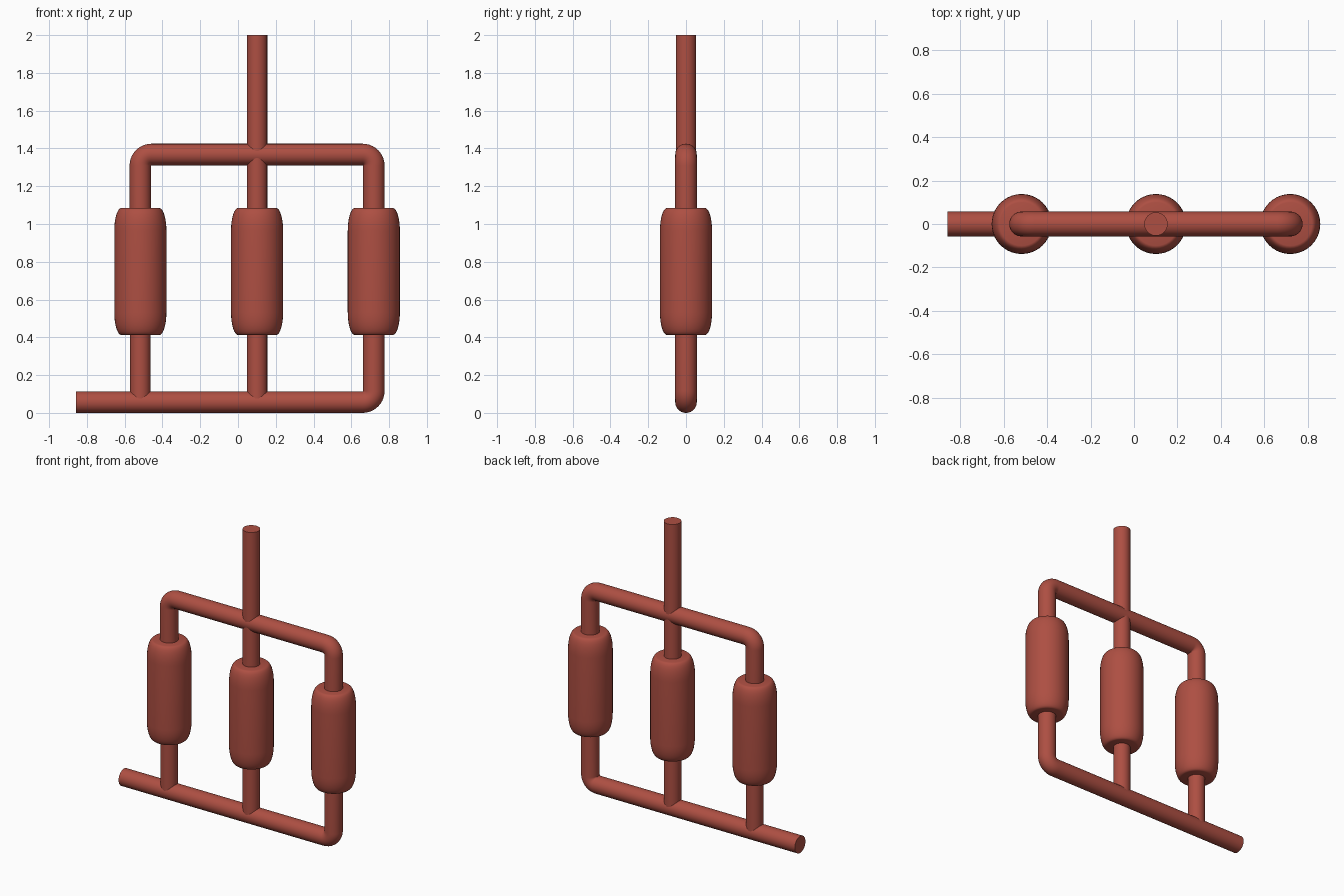
import bpy, bmesh, math
from mathutils import Vector

if "Cube" in bpy.data.objects:
    bpy.data.objects.remove(bpy.data.objects["Cube"])

RUST = bpy.data.materials.new("rust_red")
RUST.diffuse_color = (0.42, 0.078, 0.055, 1)
RUST.use_nodes = True
RUST.node_tree.nodes["Principled BSDF"].inputs["Base Color"].default_value = RUST.diffuse_color

SEG = 40
COLS = (-0.517, 0.101, 0.719)     # the three vertical branches
R = 0.057                         # header pipe radius
R_RISER = 0.054                   # straight riser radius
Z_LOW, Z_HIGH = 0.057, 1.368      # header centre heights
CAN_R, CAN_LOW, CAN_HIGH = 0.138, 0.412, 1.085


def finish(bm, name):
    bmesh.ops.recalc_face_normals(bm, faces=bm.faces[:])
    me = bpy.data.meshes.new(name)
    bm.to_mesh(me)
    bm.free()
    me.materials.append(RUST)
    ob = bpy.data.objects.new(name, me)
    bpy.context.collection.objects.link(ob)
    bpy.ops.object.select_all(action='DESELECT')
    ob.select_set(True)
    bpy.context.view_layer.objects.active = ob
    bpy.ops.object.shade_smooth_by_angle(angle=math.radians(35))
    return ob


def skin(rings, name):
    """Join equal rings of points into a capped skin."""
    bm = bmesh.new()
    loops = [[bm.verts.new(p) for p in ring] for ring in rings]
    for a, b in zip(loops, loops[1:]):
        for i in range(SEG):
            j = (i + 1) % SEG
            bm.faces.new((a[i], a[j], b[j], b[i]))
    bm.faces.new(loops[0])
    bm.faces.new(loops[-1])
    return finish(bm, name)


def pipe(name, corners, radius, bend=0.059, steps=10):
    """Round pipe along an x-z path with rounded right-angle corners."""
    pts = [Vector((x, 0, z)) for x, z in corners]
    path = [(pts[0], (pts[1] - pts[0]).normalized())]
    for p, c, n in zip(pts, pts[1:], pts[2:]):
        d0, d1 = (c - p).normalized(), (n - c).normalized()
        centre = c - d0 * bend + d1 * bend
        for k in range(steps + 1):
            t = math.pi / 2 * k / steps
            pos = centre - d1 * bend * math.cos(t) + d0 * bend * math.sin(t)
            path.append((pos, d0 * math.cos(t) + d1 * math.sin(t)))
    path.append((pts[-1], (pts[-1] - pts[-2]).normalized()))
    side = Vector((0, 1, 0))
    rings = []
    for pos, d in path:
        up = d.cross(side)
        rings.append([pos + radius * (side * math.cos(a) + up * math.sin(a))
                      for a in (math.tau * i / SEG for i in range(SEG))])
    return skin(rings, name)


def canister(name, x):
    """Cylinder body with softly rounded shoulders and flat ends."""
    cap, height, n = 0.1, 0.12, 8
    lower = [(cap + (CAN_R - cap) * math.sin(t), CAN_LOW + height * (1 - math.cos(t)))
             for t in (math.pi / 2 * k / n for k in range(n + 1))]
    upper = [(r, CAN_LOW + CAN_HIGH - z) for r, z in reversed(lower)]
    rings = [[(x + r * math.cos(math.tau * i / SEG), r * math.sin(math.tau * i / SEG), z)
              for i in range(SEG)] for r, z in lower + upper]
    return skin(rings, name)


# canisters
for label, x in zip(("left", "middle", "right"), COLS):
    canister(label + "_canister", x)

# lower header, turning up into the right canister
pipe("lower_header", [(-0.858, Z_LOW), (COLS[2], Z_LOW), (COLS[2], 0.5)], R)

# upper header, turning down into both outer canisters
pipe("upper_header", [(COLS[0], 1.0), (COLS[0], Z_HIGH), (COLS[2], Z_HIGH), (COLS[2], 1.0)], R)

# straight risers
pipe("left_riser", [(COLS[0], Z_LOW), (COLS[0], 0.5)], R_RISER)
pipe("middle_riser", [(COLS[1], Z_LOW), (COLS[1], 0.5)], R_RISER)
pipe("top_outlet", [(COLS[1], 1.0), (COLS[1], 2.0)], R_RISER)
